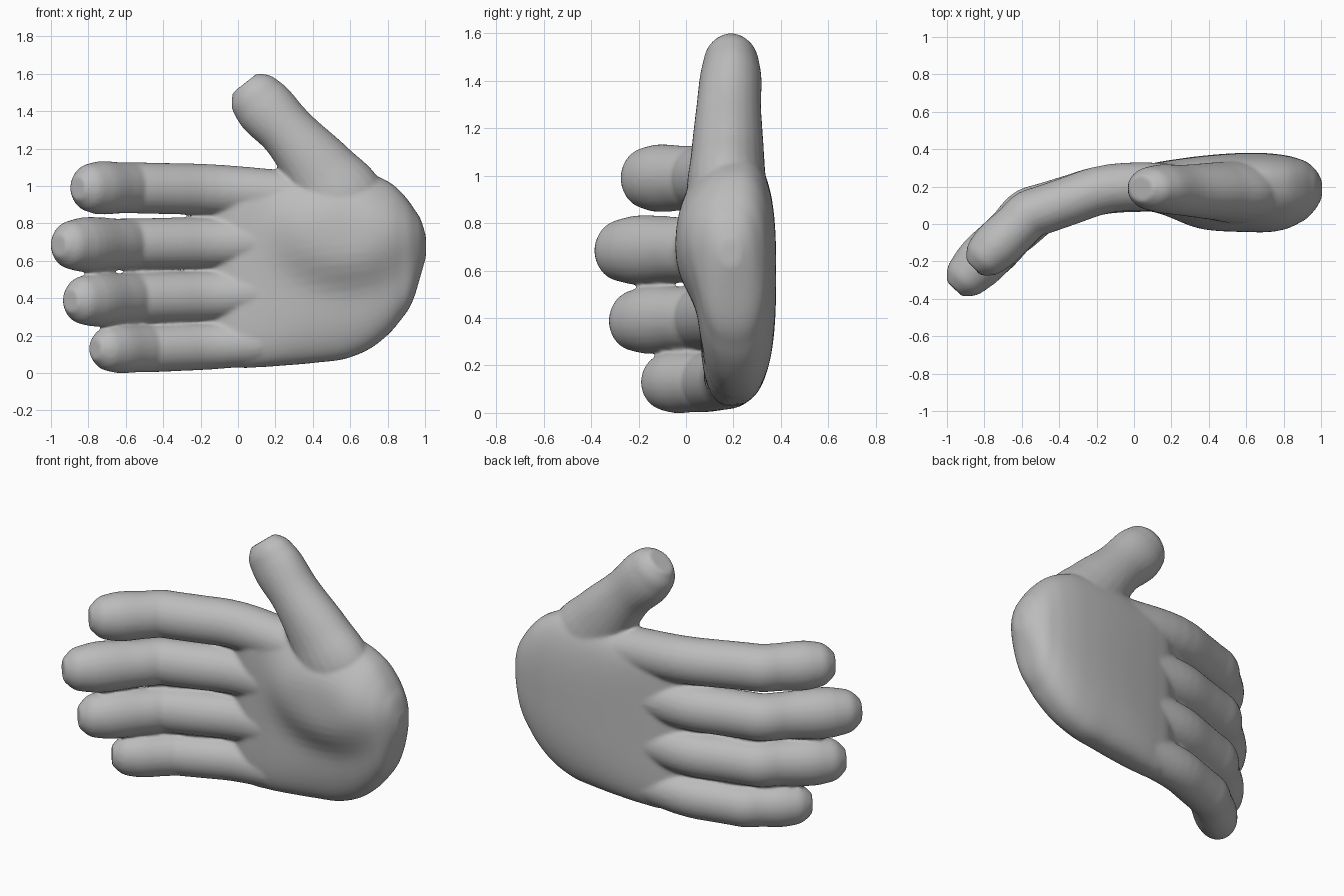
import bpy, bmesh, math
from mathutils import Vector

cube = bpy.data.objects.get("Cube")
if cube:
    bpy.data.objects.remove(cube, do_unlink=True)

SIDES = 24
bm = bmesh.new()


def flow(rows, axes, steps=6):
    """Smoothly interpolate rows of numbers, spaced by distance over the first few axes."""
    rows = [Vector(r) for r in rows]
    h = [Vector((b - a)[:axes] + (0, 0)).length for a, b in zip(rows, rows[1:])]
    d = [(b - a) / s for a, b, s in zip(rows, rows[1:], h)]
    m = [d[0]] + [(d[i - 1] * h[i] + d[i] * h[i - 1]) / (h[i - 1] + h[i])
                  for i in range(1, len(d))] + [d[-1]]
    out = []
    for i, s in enumerate(h):
        for k in range(steps):
            t = k / steps
            out.append(rows[i] * (2 * t**3 - 3 * t**2 + 1) + rows[i + 1] * (3 * t**2 - 2 * t**3)
                       + m[i] * s * (t**3 - 2 * t**2 + t) + m[i + 1] * s * (t**3 - t**2))
    return out + [rows[-1]]


def loft(rings):
    """Skin a list of point rings into a closed volume."""
    loops = [[bm.verts.new(p) for p in ring] for ring in rings]
    n = len(loops[0])
    for a, b in zip(loops, loops[1:]):
        for i in range(n):
            j = (i + 1) % n
            bm.faces.new((a[i], a[j], b[j], b[i]))
    bm.faces.new(loops[0][::-1])
    bm.faces.new(loops[-1])


def tube(sections, side):
    """Elliptical tube; each section is x, y, z, half width across, half width along side."""
    rows = flow(sections, 3)
    pts = [Vector(r[:3]) for r in rows]
    rings = []
    for i, row in enumerate(rows):
        tangent = pts[min(i + 1, len(pts) - 1)] - pts[max(i - 1, 0)]
        other = tangent.cross(side).normalized()
        angles = [2 * math.pi * k / SIDES for k in range(SIDES)]
        rings.append([pts[i] + other * row[3] * math.cos(t) + side * row[4] * math.sin(t)
                      for t in angles])
    loft(rings)


def finger(base, knuckle, bend, end, r):
    """Finger of straight lengths with one bent joint and a rounded tip."""
    base, knuckle, bend, end = map(Vector, (base, knuckle, bend, end))
    d = (end - bend).normalized()
    path = [(base, 0.93, 0.95), (knuckle, 0.95, 1.0), (knuckle.lerp(bend, 0.4), 0.95, 1.0),
            (knuckle.lerp(bend, 0.8), 0.95, 1.0), (bend, 0.95, 1.0),
            (bend.lerp(end, 0.3), 0.94, 1.0), (end, 0.92, 0.99),
            (end + d * 0.07, 0.76, 0.83), (end + d * 0.122, 0.42, 0.46)]
    tube([(*p, r * a, r * b) for p, a, b in path], Vector((0, 0, 1)))


# Palm: x, bottom, top, front, back, edge roundness
palm = [
    (-0.17, 0.14, 0.99, 0.17, 0.20, 0.30),
    (-0.09, 0.07, 1.05, 0.125, 0.25, 0.30),
    (0.00, 0.03, 1.08, 0.085, 0.30, 0.32),
    (0.10, 0.03, 1.08, 0.07, 0.325, 0.35),
    (0.25, 0.04, 1.07, 0.06, 0.35, 0.42),
    (0.42, 0.055, 1.09, 0.055, 0.37, 0.56),
    (0.60, 0.083, 1.09, 0.05, 0.38, 0.68),
    (0.75, 0.16, 1.05, 0.045, 0.375, 0.72),
    (0.86, 0.27, 0.98, 0.05, 0.355, 0.76),
    (0.94, 0.40, 0.88, 0.07, 0.32, 0.82),
    (0.985, 0.55, 0.80, 0.115, 0.27, 0.90),
    (1.005, 0.62, 0.73, 0.15, 0.23, 1.00),
]
rings = []
for x, zb, zt, yf, yb, p in flow(palm, 1):
    ring = []
    for k in range(64):
        t = 2 * math.pi * k / 64
        u = math.cos(t)
        w = math.copysign(max(0, 1 - abs(u) ** (2 / p)) ** 0.4, math.sin(t))
        y, z = (yf + yb) / 2 + (yb - yf) / 2 * w, (zb + zt) / 2 + (zt - zb) / 2 * u
        # Soft pad at the root of the thumb swells the front
        far = ((x - 0.57) / 0.36) ** 2 + ((z - 0.77) / 0.28) ** 2
        ring.append((x, y + 0.095 * min(w, 0) * math.exp(-far ** 2), z))
    rings.append(ring)
loft(rings)

# Four fingers: index, middle, ring, little
finger((0.30, 0.20, 0.95), (-0.20, 0.175, 0.982), (-0.56, 0.05, 0.99), (-0.77, -0.15, 0.99), 0.137)
finger((0.12, 0.195, 0.70), (-0.20, 0.175, 0.695), (-0.56, 0.065, 0.69), (-0.875, -0.26, 0.685), 0.137)
finger((0.12, 0.195, 0.43), (-0.20, 0.175, 0.41), (-0.54, 0.065, 0.40), (-0.81, -0.20, 0.39), 0.136)
finger((0.12, 0.195, 0.16), (-0.20, 0.175, 0.142), (-0.47, 0.09, 0.13), (-0.67, -0.07, 0.13), 0.127)

# Thumb running down into its pad
tube([(0.037, 0.19, 1.55, 0.085, 0.07), (0.067, 0.19, 1.512, 0.13, 0.105),
      (0.11, 0.19, 1.457, 0.153, 0.122), (0.27, 0.18, 1.285, 0.152, 0.137),
      (0.44, 0.175, 1.08, 0.195, 0.155), (0.56, 0.17, 0.90, 0.235, 0.165),
      (0.62, 0.175, 0.76, 0.19, 0.13)],
     Vector((0, 1, 0)))

bmesh.ops.recalc_face_normals(bm, faces=bm.faces)
mesh = bpy.data.meshes.new("hand")
bm.to_mesh(mesh)
bm.free()
hand = bpy.data.objects.new("hand", mesh)
bpy.context.collection.objects.link(hand)

# Plain grey skin
grey = bpy.data.materials.new("plain grey")
grey.use_nodes = True
grey.diffuse_color = (0.5, 0.5, 0.5, 1)
grey.node_tree.nodes["Principled BSDF"].inputs["Base Color"].default_value = (0.5, 0.5, 0.5, 1)
mesh.materials.append(grey)

# Fuse the parts into one skin and soften the joins
fuse = hand.modifiers.new("fuse", 'REMESH')
fuse.mode = 'VOXEL'
fuse.voxel_size = 0.01
fuse.use_smooth_shade = True
soften = hand.modifiers.new("soften", 'SMOOTH')
soften.factor = 0.5
soften.iterations = 12
